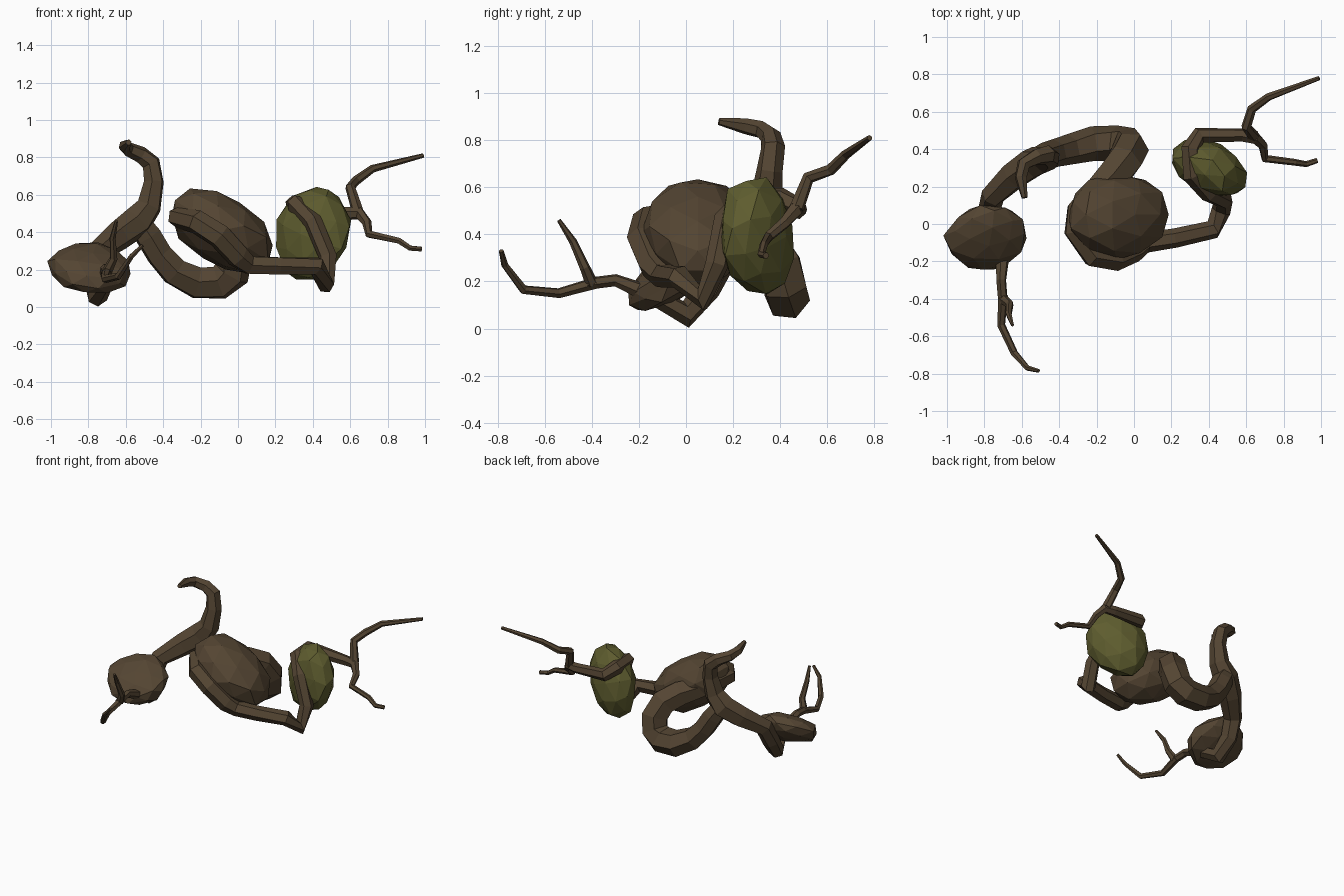
import bpy, bmesh, math, random
from mathutils import Vector, Euler

random.seed(4)


def material(name, rgb):
    m = bpy.data.materials.new(name)
    m.diffuse_color = (*rgb, 1)
    return m


BARK = material("dark bark brown", (0.088, 0.059, 0.032))
MOSS = material("olive green", (0.112, 0.108, 0.028))


def finish(bm, name, mat):
    bmesh.ops.recalc_face_normals(bm, faces=bm.faces)
    me = bpy.data.meshes.new(name)
    bm.to_mesh(me)
    bm.free()
    me.materials.append(mat)
    ob = bpy.data.objects.new(name, me)
    bpy.context.collection.objects.link(ob)
    return ob


def branch(name, path, sides=6):
    """Tapered faceted tube through (x, y, z, radius) points."""
    pts = [Vector(p[:3]) for p in path]
    bm = bmesh.new()
    rings, n = [], None
    for i, p in enumerate(pts):
        d_in = (p - pts[max(i - 1, 0)]).normalized()
        d_out = (pts[min(i + 1, len(pts) - 1)] - p).normalized()
        t = (d_in + d_out).normalized()
        if n is None:
            n = t.orthogonal()
        n = (n - t * n.dot(t)).normalized()
        b = t.cross(n)
        r = path[i][3]
        rings.append([bm.verts.new(p + r * (math.cos(a) * n + math.sin(a) * b))
                      for a in (2 * math.pi * k / sides for k in range(sides))])
    for r0, r1 in zip(rings, rings[1:]):
        for k in range(sides):
            j = (k + 1) % sides
            bm.faces.new((r0[k], r0[j], r1[j], r1[k]))
    bm.faces.new(rings[0])
    bm.faces.new(rings[-1])
    return finish(bm, name, BARK)


def clump(name, centre, size, rot, mat, rough=0.06):
    """Irregular faceted lump."""
    bm = bmesh.new()
    bmesh.ops.create_icosphere(bm, subdivisions=2, radius=1)
    e = Euler([math.radians(a) for a in rot]).to_matrix()
    for v in bm.verts:
        p = v.co * random.uniform(1.02 - rough, 1.02 + rough)
        v.co = Vector(centre) + e @ Vector([a * s for a, s in zip(p, size)])
    return finish(bm, name, mat)


# lumps held by the vine
clump("middle_clump", (-0.09, 0.05, 0.41), (0.30, 0.225, 0.18), (0, 33, 0), BARK)
clump("green_clump", (0.40, 0.30, 0.39), (0.21, 0.14, 0.255), (0, 22, -28), MOSS)
clump("left_clump", (-0.785, -0.07, 0.21), (0.222, 0.20, 0.095), (32, 0, 12), BARK)

# left arm, from the twig fork under the left lump up into the hooked horn
branch("left_arm_and_hook", [
    (-0.70, -0.42, 0.19, .026), (-0.71, -0.30, 0.205, .027),
    (-0.70, -0.14, 0.14, .04), (-0.75, 0.00, 0.06, .058),
    (-0.77, 0.09, 0.17, .06), (-0.755, 0.15, 0.29, .064),
    (-0.64, 0.26, 0.38, .08), (-0.54, 0.33, 0.455, .088),
    (-0.475, 0.34, 0.54, .07), (-0.45, 0.355, 0.67, .056),
    (-0.465, 0.37, 0.77, .052), (-0.52, 0.36, 0.815, .045),
    (-0.59, 0.32, 0.845, .038), (-0.605, 0.25, 0.86, .034),
    (-0.585, 0.14, 0.88, .016)])

# main vine, looping behind and around the lumps to the right fork
branch("main_vine", [
    (-0.54, 0.34, 0.47, .06), (-0.48, 0.36, 0.38, .075),
    (-0.42, 0.38, 0.28, .075), (-0.34, 0.40, 0.19, .082),
    (-0.22, 0.43, 0.13, .093), (-0.10, 0.43, 0.13, .098),
    (-0.035, 0.42, 0.18, .10), (-0.02, 0.40, 0.27, .10),
    (-0.05, 0.34, 0.36, .10), (-0.12, 0.25, 0.41, .095),
    (-0.21, 0.16, 0.44, .08),
    (-0.30, 0.07, 0.48, .068), (-0.32, -0.04, 0.48, .058),
    (-0.22, -0.17, 0.455, .065), (-0.10, -0.185, 0.38, .068),
    (0.00, -0.14, 0.27, .065), (0.06, -0.10, 0.225, .055),
    (0.22, -0.075, 0.22, .052), (0.42, -0.03, 0.22, .052),
    (0.465, 0.07, 0.125, .052), (0.48, 0.13, 0.27, .05),
    (0.40, 0.165, 0.46, .05), (0.31, 0.26, 0.55, .052),
    (0.30, 0.40, 0.55, .05), (0.35, 0.475, 0.51, .045),
    (0.58, 0.475, 0.50, .036), (0.65, 0.46, 0.50, .034),
    (0.69, 0.42, 0.45, .026), (0.70, 0.35, 0.39, .022),
    (0.86, 0.33, 0.355, .018), (0.92, 0.32, 0.315, .016),
    (0.98, 0.34, 0.31, .014)])

# thin twigs
branch("right_upper_twig", [
    (0.64, 0.47, 0.51, .032), (0.60, 0.52, 0.64, .027),
    (0.63, 0.615, 0.675, .025), (0.72, 0.68, 0.74, .021),
    (0.99, 0.78, 0.81, .012)])
branch("left_long_twig", [
    (-0.70, -0.38, 0.195, .026), (-0.71, -0.54, 0.15, .022),
    (-0.64, -0.69, 0.165, .02), (-0.57, -0.77, 0.27, .015),
    (-0.51, -0.785, 0.33, .01)])
branch("left_short_twig", [
    (-0.70, -0.40, 0.19, .028), (-0.665, -0.43, 0.26, .022),
    (-0.67, -0.48, 0.37, .017), (-0.65, -0.54, 0.46, .009)])
